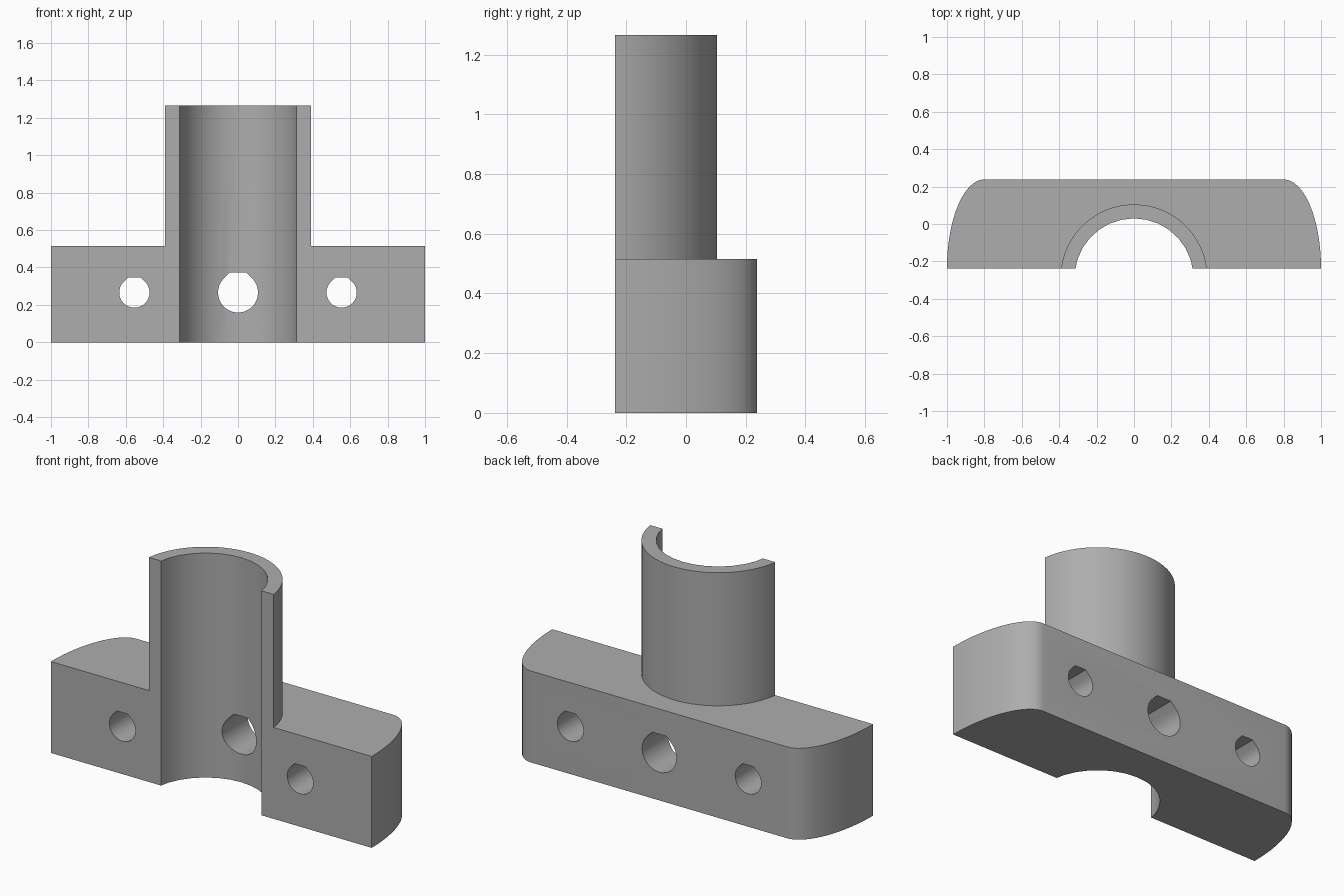
import bpy
import bmesh
from math import sin, cos, radians, pi, sqrt

cube = bpy.data.objects.get("Cube")
if cube:
    bpy.data.objects.remove(cube, do_unlink=True)

FRONT, BACK = -0.238, 0.238
BASE_H, TOP = 0.515, 1.265
AXIS_Y, R_IN, R_OUT = -0.288, 0.318, 0.393
HOLE_Z = 0.266

grey = bpy.data.materials.new("plain grey")
grey.use_nodes = True
grey.diffuse_color = (0.42, 0.42, 0.42, 1)
grey.node_tree.nodes["Principled BSDF"].inputs["Base Color"].default_value = grey.diffuse_color


def prism(name, points, vector):
    """Closed solid from a flat loop of points swept along a vector."""
    bm = bmesh.new()
    face = bm.faces.new([bm.verts.new(p) for p in points])
    swept = bmesh.ops.extrude_face_region(bm, geom=[face])["geom"]
    verts = [v for v in swept if isinstance(v, bmesh.types.BMVert)]
    bmesh.ops.translate(bm, verts=verts, vec=vector)
    bmesh.ops.recalc_face_normals(bm, faces=bm.faces)
    mesh = bpy.data.meshes.new(name)
    bm.to_mesh(mesh)
    bm.free()
    mesh.materials.append(grey)
    obj = bpy.data.objects.new(name, mesh)
    bpy.context.collection.objects.link(obj)
    return obj


def cylinder(name, radius, z0, z1, sides):
    ring = [(radius * cos(a), AXIS_Y + radius * sin(a), z0)
            for a in (2 * pi * (i + 0.5) / sides for i in range(sides))]
    return prism(name, ring, (0, 0, z1 - z0))


def teardrop(name, x, r):
    """Round bolt hole with a flat-topped, 45 degree roof."""
    arc = [radians(135 + 270 * i / 24) for i in range(25)]
    loop = [(x + r * cos(a), -1, HOLE_Z + r * sin(a)) for a in arc]
    flat = r * (sqrt(2) - 1)
    loop += [(x + flat, -1, HOLE_Z + r), (x - flat, -1, HOLE_Z + r)]
    return prism(name, loop, (0, 2, 0))


def combine(target, tool, operation):
    mod = target.modifiers.new(tool.name, "BOOLEAN")
    mod.object, mod.operation, mod.solver = tool, operation, "EXACT"
    bpy.context.view_layer.objects.active = target
    bpy.ops.object.modifier_apply(modifier=mod.name)
    bpy.data.objects.remove(tool, do_unlink=True)


# Base block with elliptical back corners, overlong at the front
rx, ry = 0.2, BACK - FRONT
corner = [(1 - rx + rx * cos(a), FRONT + ry * sin(a), 0)
          for a in (pi / 2 * i / 20 for i in range(21))]
outline = [(1, -0.8, 0)] + corner
outline += [(-x, y, z) for x, y, z in reversed(outline)]
clamp = prism("clamp_half", outline, (0, 0, BASE_H))

# Upright sleeve, its bore and the bolt holes
combine(clamp, cylinder("sleeve", R_OUT, 0.2, TOP, 64), "UNION")
combine(clamp, cylinder("bore", R_IN, -0.1, TOP + 0.1, 30), "DIFFERENCE")
for label, x, r in (("left_hole", 0.554, 0.081), ("middle_hole", 0, 0.107),
                    ("right_hole", -0.554, 0.081)):
    combine(clamp, teardrop(label, x, r), "DIFFERENCE")

# Flat mating face at the front
slab = [(-2, -2, -1), (2, -2, -1), (2, FRONT, -1), (-2, FRONT, -1)]
combine(clamp, prism("front_cut", slab, (0, 0, 4)), "DIFFERENCE")

bpy.ops.object.select_all(action="DESELECT")
clamp.select_set(True)
bpy.context.view_layer.objects.active = clamp
bpy.ops.object.shade_smooth_by_angle(angle=radians(20))
